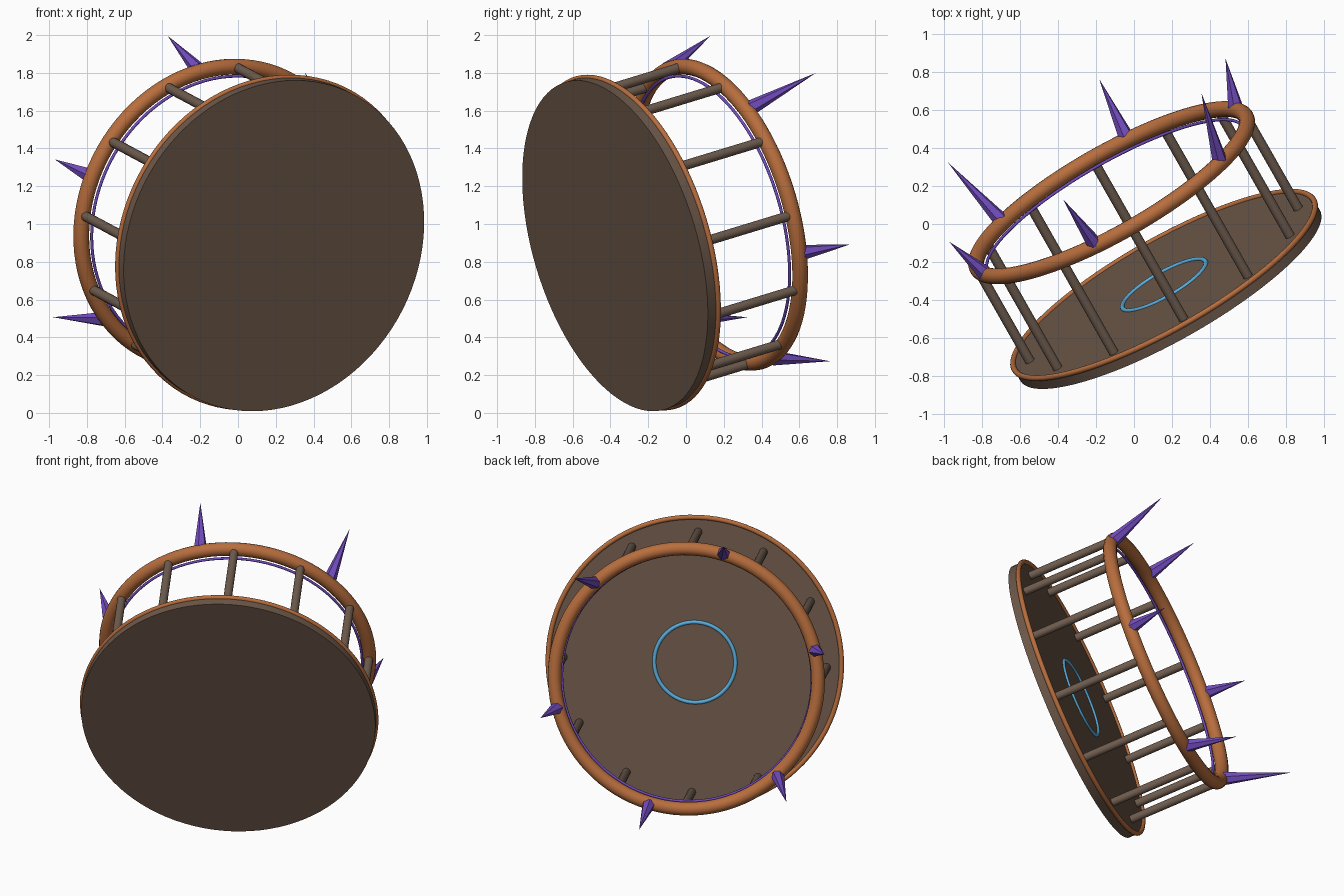
import bpy
from math import sin, cos, radians
from mathutils import Vector, Matrix

if "Cube" in bpy.data.objects:
    bpy.data.objects.remove(bpy.data.objects["Cube"])

# Tilted frame: local z runs from the disc towards the ring
n = Vector((-0.478, 0.84, 0.256)).normalized()
up = (Vector((0, 0, 1)) - n * n.z).normalized()
side = up.cross(n)
FRAME = Matrix((side, up, n)).transposed().to_4x4()
FRAME.translation = Vector((0.174, -0.348, 0.893))

DISC_R, DISC_T = 0.906, 0.066
RING_R, RING_Z = 0.811, 0.61


def mat(name, rgb):
    m = bpy.data.materials.new(name)
    m.diffuse_color = (*rgb, 1)
    m.use_nodes = True
    m.node_tree.nodes["Principled BSDF"].inputs["Base Color"].default_value = m.diffuse_color
    return m


BROWN = mat("dark_brown", (0.15, 0.095, 0.065))
POST = mat("post_brown", (0.155, 0.105, 0.075))
COPPER = mat("copper", (0.48, 0.155, 0.047))
PURPLE = mat("purple", (0.17, 0.073, 0.52))
BLUE = mat("blue", (0.10, 0.42, 0.73))


def finish(name, material, local, smooth=True):
    o = bpy.context.object
    o.name = name
    o.data.materials.append(material)
    if smooth:
        bpy.ops.object.shade_smooth_by_angle(angle=radians(40))
    o.matrix_world = FRAME @ local
    return o


def torus(name, major, minor, z, material):
    bpy.ops.mesh.primitive_torus_add(major_radius=major, minor_radius=minor,
                                     major_segments=96, minor_segments=16)
    finish(name, material, Matrix.Translation((0, 0, z)))


def around(angle, radius, z):
    return Vector((sin(angle) * radius, cos(angle) * radius, z))


# Base disc with copper rim and inlaid blue ring
bpy.ops.mesh.primitive_cylinder_add(vertices=96, radius=DISC_R, depth=DISC_T)
finish("base_disc", BROWN, Matrix())
torus("disc_rim", DISC_R - 0.002, 0.015, DISC_T / 2, COPPER)
torus("blue_ring", 0.25, 0.012, DISC_T / 2, BLUE)

# Open ring and the thin purple band inside it
torus("main_ring", RING_R, 0.042, RING_Z, COPPER)
torus("inner_band", 0.77, 0.008, RING_Z - 0.04, PURPLE)

# Twelve posts joining disc and ring
for i in range(12):
    bpy.ops.mesh.primitive_cylinder_add(vertices=16, radius=0.026, depth=RING_Z)
    finish(f"post_{i + 1}", POST,
           Matrix.Translation(around(radians(30 * i), RING_R, RING_Z / 2)))

# Six splayed spikes in three repeating lengths
for i in range(6):
    a = radians(15 + 60 * i)
    reach = (0.353, 0.28, 0.429)[i % 3]
    d = around(a, 0.316, 0.949).normalized()
    start = 0.02
    depth = reach - start
    bpy.ops.mesh.primitive_cone_add(vertices=6, radius1=0.041, radius2=0, depth=depth)
    mid = around(a, RING_R, RING_Z) + d * (start + depth / 2)
    rot = d.to_track_quat('Z', 'Y').to_matrix().to_4x4()
    finish(f"spike_{i + 1}", PURPLE, Matrix.Translation(mid) @ rot, smooth=False)
